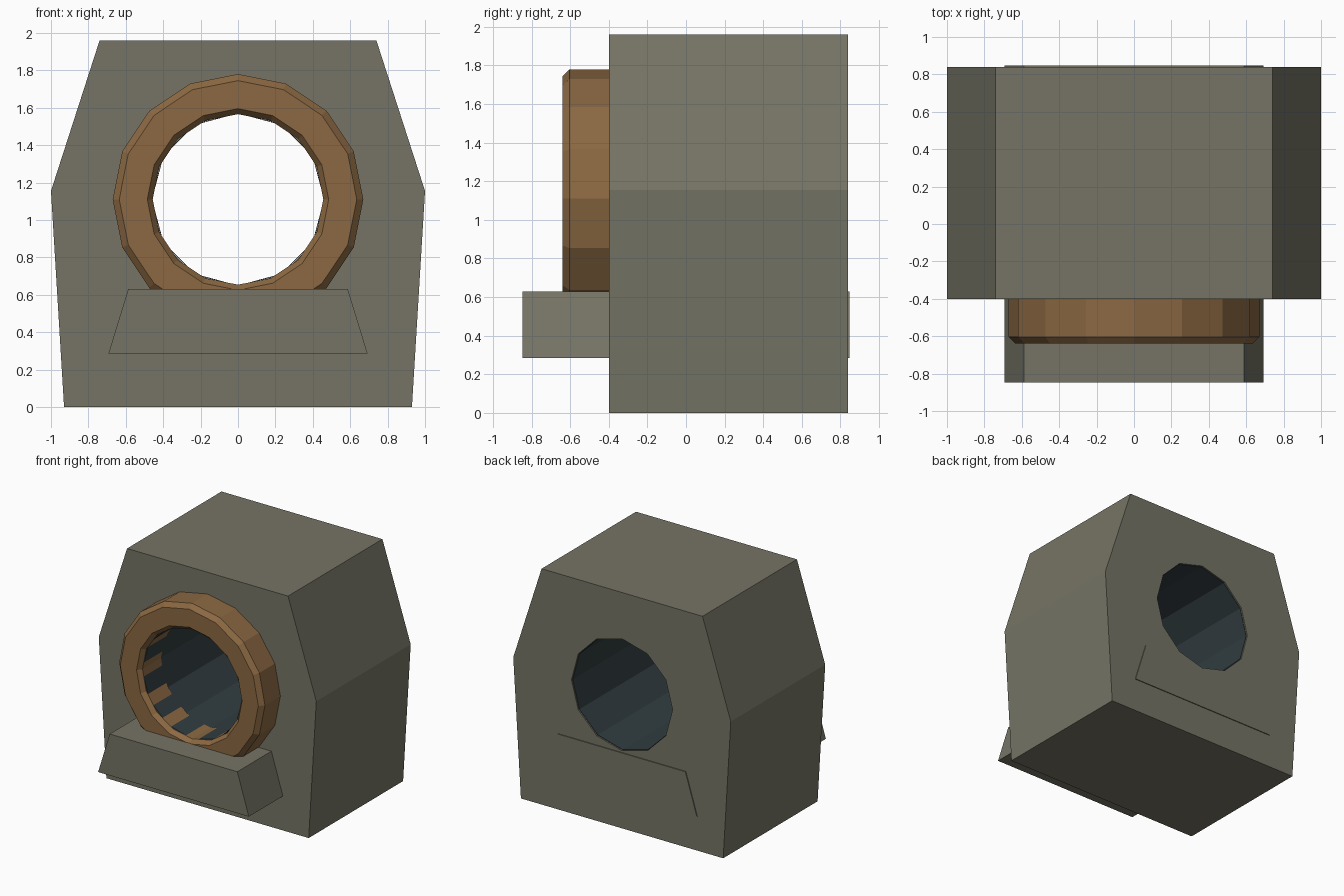
import bpy, bmesh, math

if "Cube" in bpy.data.objects:
    bpy.data.objects.remove(bpy.data.objects["Cube"])

AXIS_Z = 1.11  # height of the round opening


def material(name, rgb):
    m = bpy.data.materials.new(name)
    m.diffuse_color = (*rgb, 1)
    m.use_nodes = True
    m.node_tree.nodes["Principled BSDF"].inputs["Base Color"].default_value = m.diffuse_color
    return m


def finish(name, bm, mat=None):
    bmesh.ops.recalc_face_normals(bm, faces=bm.faces)
    me = bpy.data.meshes.new(name)
    bm.to_mesh(me)
    bm.free()
    ob = bpy.data.objects.new(name, me)
    bpy.context.collection.objects.link(ob)
    if mat:
        me.materials.append(mat)
    return ob


def prism(name, half, y0, y1, mat=None):
    """Extrude a profile, mirrored from its right half, along y."""
    pts = half + [(-x, z) for x, z in reversed(half)]
    bm = bmesh.new()
    a = [bm.verts.new((x, y0, z)) for x, z in pts]
    b = [bm.verts.new((x, y1, z)) for x, z in pts]
    bm.faces.new(a)
    bm.faces.new(b)
    n = len(pts)
    for i in range(n):
        j = (i + 1) % n
        bm.faces.new((a[i], a[j], b[j], b[i]))
    return finish(name, bm, mat)


def lathe(name, section, sides, mat=None):
    """Revolve a closed (radius, y) section around the opening's axis."""
    bm = bmesh.new()
    rings = []
    for k in range(sides):
        t = 2 * math.pi * k / sides
        rings.append([bm.verts.new((r * math.cos(t), y, AXIS_Z + r * math.sin(t)))
                      for r, y in section])
    n = len(section)
    for k in range(sides):
        p, q = rings[k], rings[(k + 1) % sides]
        for i in range(n):
            j = (i + 1) % n
            bm.faces.new((p[i], p[j], q[j], q[i]))
    return finish(name, bm, mat)


stone = material("olive_grey", (0.18, 0.175, 0.13))
bronze = material("bronze", (0.26, 0.14, 0.055))
dark = material("dark_blue", (0.03, 0.045, 0.05))

# Housing block with a through hole
housing = prism("housing", [(0.93, 0), (1.0, 1.155), (0.74, 1.96)], -0.4, 0.84, stone)
hole = [(math.sin(math.radians(a)) * 0.468, AXIS_Z - math.cos(math.radians(a)) * 0.468)
        for a in range(15, 180, 30)]
bm = bmesh.new()
bmesh.ops.create_cone(bm, cap_ends=True, segments=12, radius1=0.465, radius2=0.465, depth=3)
for v in bm.verts:
    x, y, z = v.co
    v.co = (x, z, AXIS_Z + y)
cutter = finish("hole_cutter", bm, dark)
cutter.hide_render = True
mod = housing.modifiers.new("hole", 'BOOLEAN')
mod.object = cutter
mod.operation = 'DIFFERENCE'
mod.solver = 'EXACT'
bpy.context.view_layer.objects.active = housing
bpy.ops.object.modifier_apply(modifier=mod.name)
bpy.data.objects.remove(cutter)

# Dark lining of the hole
lathe("bore_lining", [(0.46, -0.6), (0.464, -0.6), (0.464, 0.83), (0.46, 0.83)], 12, dark)

# Chamfered front ring
lathe("front_ring", [(0.485, -0.64), (0.635, -0.64), (0.67, -0.603),
                     (0.67, -0.36), (0.456, -0.36), (0.456, -0.603)], 16, bronze)

# Sill bar running through the block
prism("sill_bar", [(0.693, 0.285), (0.587, 0.63)], -0.847, 0.847, stone)
